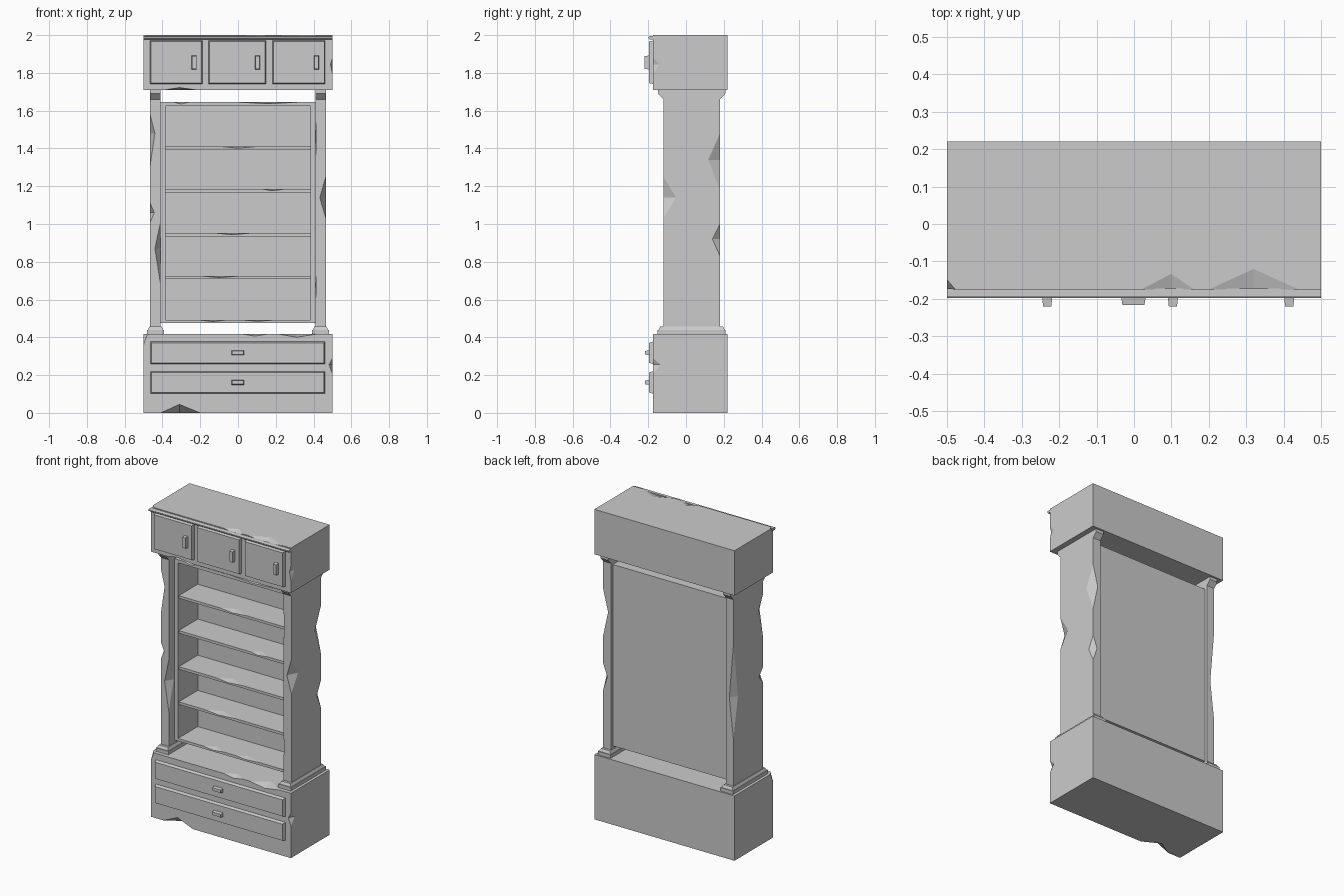
import bpy, bmesh
from mathutils import Vector

if "Cube" in bpy.data.objects:
    bpy.data.objects.remove(bpy.data.objects["Cube"])

HEX = [(0, 1, 2, 3), (7, 6, 5, 4), (0, 4, 5, 1), (1, 5, 6, 2), (2, 6, 7, 3), (3, 7, 4, 0)]


def make(name, verts, faces):
    me = bpy.data.meshes.new(name)
    me.from_pydata(verts, [], faces)
    bm = bmesh.new()
    bm.from_mesh(me)
    bmesh.ops.recalc_face_normals(bm, faces=bm.faces)
    bm.to_mesh(me)
    bm.free()
    ob = bpy.data.objects.new(name, me)
    bpy.context.collection.objects.link(ob)
    return ob


def box(name, x, y, z, front=0.0, top=0.0):
    """Box from ranges; front / top shrink that face to give a taper."""
    vs = []
    for k in (0, 1):
        for i, j in ((0, 0), (1, 0), (1, 1), (0, 1)):
            f = front if j == 0 else 0
            t = top if k else 0
            vs.append((x[i] + (f + t) * (1 - 2 * i),
                       y[j] + t * (1 - 2 * j),
                       z[k] + f * (1 - 2 * k)))
    return make(name, vs, HEX)


def extrude_x(name, profile, x0, x1):
    n = len(profile)
    vs = [(x, y, z) for x in (x0, x1) for y, z in profile]
    fs = [tuple(range(n)), tuple(range(n, 2 * n))]
    fs += [(i, (i + 1) % n, n + (i + 1) % n, n + i) for i in range(n)]
    return make(name, vs, fs)


def chip(ob, axis, chips):
    """Cut wedges from edges along axis: (u, v, start, mid, end, du, dv)."""
    oth = [i for i in range(3) if i != axis]
    vs, fs = [], []
    for u, v, a, m, b, du, dv in chips:
        def p(t, uu, vv):
            r = Vector((0, 0, 0))
            r[axis], r[oth[0]], r[oth[1]] = t, uu, vv
            return r
        A, B, P, Q = p(a, u, v), p(b, u, v), p(m, u + du, v), p(m, u, v + dv)
        M = (P + Q) / 2
        n = len(vs)
        vs += [M + (w - M) * 1.5 for w in (A, B, P, Q)]
        # orient every tetrahedron outward
        tet = [(0, 2, 3), (1, 3, 2), (0, 1, 2), (0, 3, 1)]
        fs += [tuple(n + i for i in f) for f in tet]
    cutter = make("chip_cutter", vs, fs)
    cutter.hide_render = True
    mod = ob.modifiers.new("chips", 'BOOLEAN')
    mod.operation = 'DIFFERENCE'
    mod.solver = 'EXACT'
    mod.object = cutter
    bpy.context.view_layer.objects.active = ob
    bpy.ops.object.modifier_apply(modifier=mod.name)
    bpy.data.objects.remove(cutter)


FY, BY = -0.175, 0.22

# Lower drawer cabinet with worn edges
base = box("base_cabinet", (-.5, .5), (FY, BY), (0, .418))
chip(base, 0, [(FY, 0, -.41, -.31, -.2, .06, .045),
               (FY, .418, .02, .09, .16, .04, -.012),
               (FY, .418, .21, .31, .42, .07, -.018)])
chip(base, 2, [(.5, FY, .205, .255, .29, -.018, .04),
               (-.5, FY, .36, .43, .5, .025, .035)])

# Upper cupboard with worn edges
top = box("upper_cabinet", (-.5, .5), (FY, BY), (1.71, 2))
chip(top, 0, [(FY, 2, .02, .1, .16, .042, -.014),
              (FY, 2, .2, .32, .44, .055, -.016),
              (FY, 1.71, -.39, -.31, -.22, .06, .012)])
chip(top, 2, [(.5, FY, 1.79, 1.845, 1.88, -.01, .035),
              (-.5, FY, 1.97, 2.01, 2.05, .03, .035)])

# Trim bar along the top front edge
extrude_x("top_trim", [(-.172, 1.978), (-.192, 1.978), (-.198, 1.983),
                       (-.198, 1.99), (-.192, 1.994), (-.172, 1.994)], -.5, .5)

# Drawers and their pulls
for i, z in enumerate((.1, .257)):
    box(f"drawer_{i}", (-.465, .462), (-.195, FY + .005), (z, z + .122), front=.008)
    box(f"drawer_pull_{i}", (-.035, .032), (-.216, -.19), (z + .048, z + .075), front=.004)

# Cupboard doors and their pulls
for i, (x0, x1, h) in enumerate(((-.467, -.187, -.232), (-.158, .15, .104), (.182, .463, .415))):
    box(f"door_{i}", (x0, x1), (-.197, FY + .005), (1.74, 1.972), front=.006)
    box(f"door_pull_{i}", (h - .014, h + .014), (-.22, -.19), (1.818, 1.892), front=.003)

# Side columns with flared capitals and stepped feet
half = [(.15, .45), (.15, 1.66), (.178, 1.69), (.178, 1.712)]
profile = [(.03 + y, z) for y, z in half] + [(.03 - y, z) for y, z in reversed(half)]
wear = {-1: [(-.465, -.12, 1.31, 1.48, 1.58, .025, .05),
             (-.465, -.12, 1.01, 1.06, 1.11, .022, .04),
             (-.41, -.12, .68, .87, 1.01, -.03, .05),
             (-.465, .18, .76, 1.02, 1.37, .03, -.045)],
        1: [(.41, -.12, 1.38, 1.47, 1.53, -.012, .04),
            (.41, -.12, .62, .68, .72, -.012, .03),
            (.465, -.12, 1.03, 1.14, 1.25, -.032, .068),
            (.465, .18, 1.18, 1.34, 1.48, -.035, -.062),
            (.465, .18, .83, .92, 1.0, -.03, -.04)]}
for s, side in ((-1, "left"), (1, "right")):
    col = extrude_x(f"{side}_column", profile, *sorted((s * .41, s * .465)))
    chip(col, 2, wear[s])
    box(f"{side}_column_foot", sorted((s * .392, s * .482)), (-.15, .21), (.415, .44))
    box(f"{side}_column_step", sorted((s * .396, s * .478)), (-.145, .205), (.439, .457), top=.009)

# Open bookcase frame between the columns
CF, CB = -.062, .16
for s, side in ((-1, "left"), (1, "right")):
    box(f"{side}_case_side", sorted((s * .385, s * .412)), (CF, CB), (.475, 1.645))
box("case_back", (-.386, .386), (CB - .02, CB), (.475, 1.645))
ctop = box("case_top", (-.386, .386), (CF, CB), (1.625, 1.645))
chip(ctop, 0, [(CF, 1.645, -.34, -.3, -.26, .03, -.01),
               (CF, 1.645, 0, .16, .32, .05, -.008)])
bottom = box("case_bottom", (-.386, .386), (CF, CB), (.475, .492))
chip(bottom, 0, [(CF, .492, -.21, -.13, -.06, .04, -.009),
                 (CF, .492, .02, .1, .2, .04, -.007)])

# Shelves, each with a chipped front edge
for i, (z, a, m, b) in enumerate(((.725, -.2, -.1, .02), (.952, -.12, -.03, .07),
                                  (1.185, .13, .18, .25), (1.41, -.09, 0, .1))):
    shelf = box(f"shelf_{i}", (-.386, .386), (CF + .008, CB - .01), (z - .017, z))
    chip(shelf, 0, [(CF + .008, z, a, m, b, .045, -.009)])
